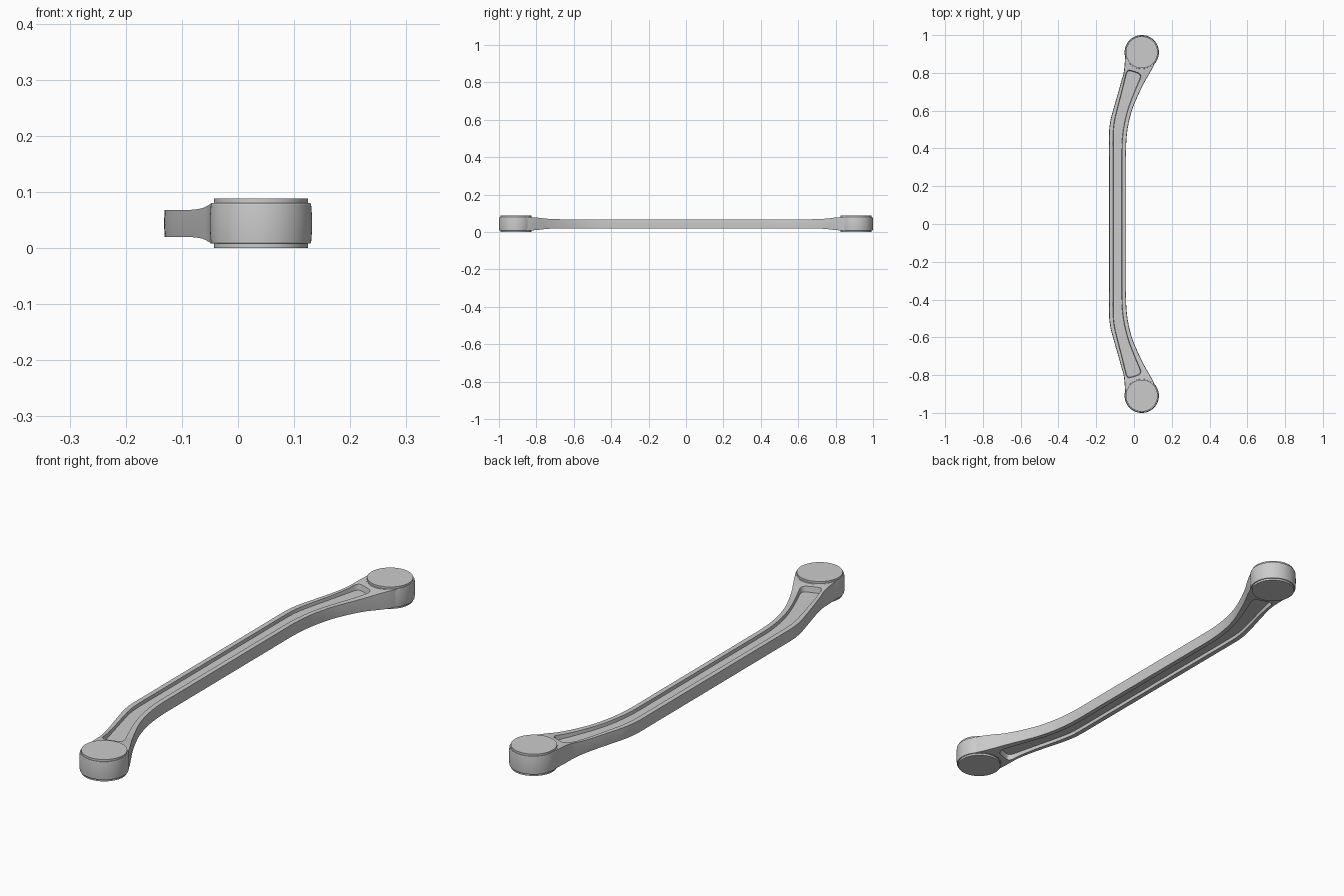
import bpy, bmesh, math
from mathutils import Vector

if "Cube" in bpy.data.objects:
    bpy.data.objects.remove(bpy.data.objects["Cube"])

MID = 0.044          # mid-height of the whole link
BOSS = (0.041, 0.909)


def spline(pts, n=5):
    """Catmull-Rom through points of any dimension."""
    out = []
    for i in range(len(pts) - 1):
        p = [pts[max(i - 1, 0)], pts[i], pts[i + 1], pts[min(i + 2, len(pts) - 1)]]
        for k in range(n):
            t = k / n
            out.append(tuple(0.5 * (2 * b + (c - a) * t + (2 * a - 5 * b + 4 * c - d) * t * t
                                    + (3 * b - a - 3 * c + d) * t ** 3) for a, b, c, d in zip(*p)))
    return out + [tuple(pts[-1])]


def finish(name, bm):
    bmesh.ops.recalc_face_normals(bm, faces=bm.faces)
    me = bpy.data.meshes.new(name)
    bm.to_mesh(me)
    bm.free()
    ob = bpy.data.objects.new(name, me)
    bpy.context.collection.objects.link(ob)
    return ob


def smooth(ob):
    bpy.ops.object.select_all(action='DESELECT')
    ob.select_set(True)
    bpy.context.view_layer.objects.active = ob
    bpy.ops.object.shade_smooth_by_angle(angle=math.radians(30))


def loft(name, rings):
    bm = bmesh.new()
    rows = [[bm.verts.new(p) for p in r] for r in rings]
    n = len(rows[0])
    for a, b in zip(rows, rows[1:]):
        for i in range(n):
            bm.faces.new((a[i], a[(i + 1) % n], b[(i + 1) % n], b[i]))
    bm.faces.new(rows[0])
    bm.faces.new(rows[-1])
    return finish(name, bm)


# Arm: stations of left edge x,y / right edge x,y / half thickness
half = [(-.132, .26, -.042, .26, .024), (-.132, .34, -.042, .33, .024),
        (-.132, .42, -.042, .40, .024), (-.131, .50, -.038, .47, .024),
        (-.122, .56, -.027, .54, .024), (-.103, .63, -.008, .61, .024),
        (-.083, .70, .021, .68, .0245), (-.066, .76, .050, .74, .027),
        (-.055, .80, .075, .785, .032), (-.050, .84, .100, .83, .0355),
        (-.047, .89, .123, .88, .0358)]
half = spline(half)
stations = [(a, -b, c, -d, h) for a, b, c, d, h in reversed(half)] + half
rings = []
for lx, ly, rx, ry, h in stations:
    L, R = Vector((lx, ly)), Vector((rx, ry))
    side = (R - L).normalized() * 0.0015       # slight draft on the side walls
    prof = [(L + side, -h), (L, 0), (L + side, h), (R - side, h), (R, 0), (R - side, -h)]
    rings.append([(p.x, p.y, MID + z) for p, z in prof])
arm = loft("link_arm", rings)

# Pocket outline, right edge up, round the end, left edge down
right = spline([(-.063, .30), (-.063, .36), (-.062, .43), (-.055, .50), (-.041, .57),
                (-.021, .635), (.004, .70), (.030, .762)], 4)
end = spline([(.035, .777), (.034, .788), (.022, .799), (-.018, .812),
              (-.032, .811), (-.041, .799)], 3)
left = spline([(-.046, .78), (-.066, .70), (-.084, .63), (-.101, .56), (-.109, .51),
               (-.111, .45), (-.111, .38), (-.111, .30)], 4)
path = [Vector(p) for p in right + end + left]
path += [Vector((p.x, -p.y)) for p in reversed(path)]


def offset(pts, d):
    out = []
    for i, p in enumerate(pts):
        t = (pts[(i + 1) % len(pts)] - pts[i - 1]).normalized()
        out.append(p + Vector((t.y, -t.x)) * d)
    return out


# Pockets on both faces
for s, label in ((1, "top"), (-1, "bottom")):
    cutter = loft("pocket_cutter_" + label,
                  [[(p.x, p.y, MID + s * z) for p in offset(path, d)]
                   for z, d in ((.011, -.002), (.045, .003))])
    mod = arm.modifiers.new("pocket_" + label, 'BOOLEAN')
    mod.operation, mod.solver, mod.object = 'DIFFERENCE', 'EXACT', cutter
    cutter.hide_render = True
    bpy.context.view_layer.objects.active = arm
    bpy.ops.object.modifier_apply(modifier=mod.name)
    bpy.data.objects.remove(cutter)
smooth(arm)

# End bosses: turned profile with a raised disc on each face
lower = [(.084, 0), (.084, .008), (.0878, .008), (.0893, .010), (.0903, .022), (.091, .036)]
profile = lower + [(r, 2 * MID - z) for r, z in reversed(lower)]
N = 72
for s, label in ((1, "back"), (-1, "front")):
    boss = loft("end_boss_" + label,
                [[(BOSS[0] + r * math.cos(2 * math.pi * i / N),
                   s * BOSS[1] + r * math.sin(2 * math.pi * i / N), z) for i in range(N)]
                 for r, z in profile])
    smooth(boss)
